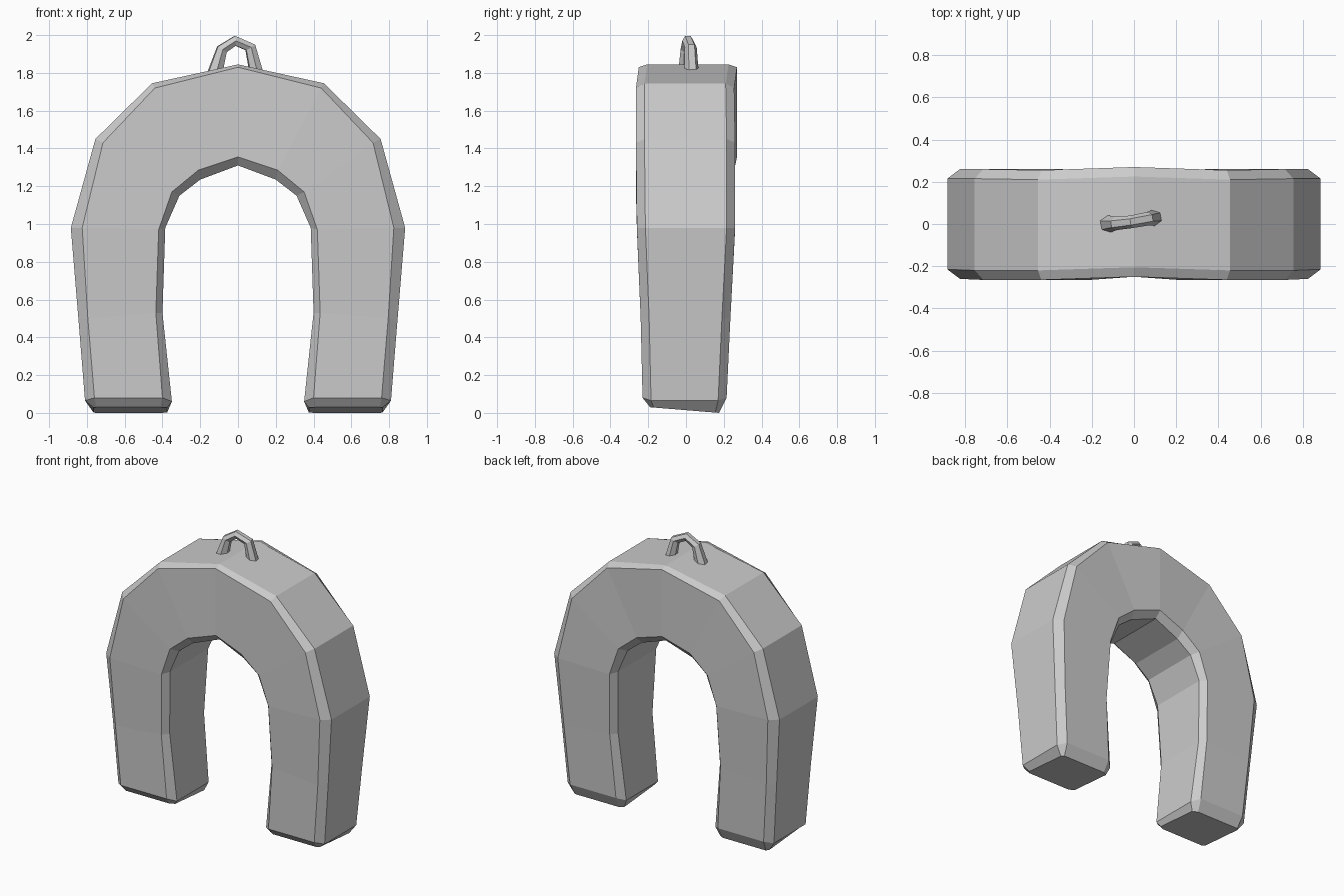
import bpy, bmesh, math
from mathutils import Vector

if "Cube" in bpy.data.objects:
    bpy.data.objects.remove(bpy.data.objects["Cube"])


def loft(name, rings):
    """Skin a list of equal-sized point rings and cap both ends."""
    bm = bmesh.new()
    loops = [[bm.verts.new(p) for p in ring] for ring in rings]
    n = len(loops[0])
    for a, b in zip(loops, loops[1:]):
        for i in range(n):
            j = (i + 1) % n
            bm.faces.new((a[i], a[j], b[j], b[i]))
    bm.faces.new(loops[0])
    bm.faces.new(loops[-1])
    bmesh.ops.recalc_face_normals(bm, faces=bm.faces)
    mesh = bpy.data.meshes.new(name)
    bm.to_mesh(mesh)
    bm.free()
    obj = bpy.data.objects.new(name, mesh)
    bpy.context.collection.objects.link(obj)
    return obj


def section(outer, face_out, face_in, inner, front, back, chamfer=0.045):
    """Eight-sided chamfered section; each pair is (x, z)."""
    f, b = front + chamfer, back - chamfer
    pts = [(outer, f), (outer, b), (face_out, back), (face_in, back),
           (inner, b), (inner, f), (face_in, front), (face_out, front)]
    return [Vector((p[0], y, p[1])) for p, y in pts]


# Arch: half the sections, from left foot to crown
half = [
    section((-.81, .065), (-.76, .08), (-.40, .08), (-.35, .06), -.23, .215),
    section((-.845, .50), (-.795, .50), (-.435, .53), (-.40, .53), -.24, .235),
    section((-.885, .98), (-.825, .98), (-.42, .97), (-.385, .98), -.26, .26),
    section((-.755, 1.45), (-.715, 1.43), (-.35, 1.17), (-.31, 1.15), -.265, .26),
    section((-.455, 1.745), (-.44, 1.72), (-.21, 1.285), (-.20, 1.235), -.265, .255),
    section((0, 1.845), (0, 1.83), (0, 1.355), (0, 1.31), -.25, .27),
]

# Bevelled sole, tilted slightly towards the back
sole = section((-.765, 0), (-.75, 0), (-.41, 0), (-.375, 0), -.19, .175, .02)
for p in sole:
    p.z = .03 * (.175 - p.y) / .365
half.insert(0, sole)

mirrored = [[Vector((-p.x, p.y, p.z)) for p in ring] for ring in half[-2::-1]]
loft("arch_body", half + mirrored)

# Hanging loop on the crown: six-sided bent bar
path = [(-.125, .0, 1.79, .043), (-.085, .003, 1.925, .032), (-.015, .01, 1.97, .03),
        (.065, .025, 1.935, .032), (.102, .03, 1.78, .04)]
centres = [Vector(p[:3]) for p in path]
rings = []
for i, c in enumerate(centres):
    t = (centres[min(i + 1, 4)] - centres[max(i - 1, 0)]).normalized()
    u = Vector((-.17, 1, 0))
    u = (u - t * u.dot(t)).normalized()
    v = t.cross(u)
    r = path[i][3]
    rings.append([c + r * (u * math.cos(k * math.pi / 3) + v * math.sin(k * math.pi / 3))
                  for k in range(6)])
loft("hanging_loop", rings)
